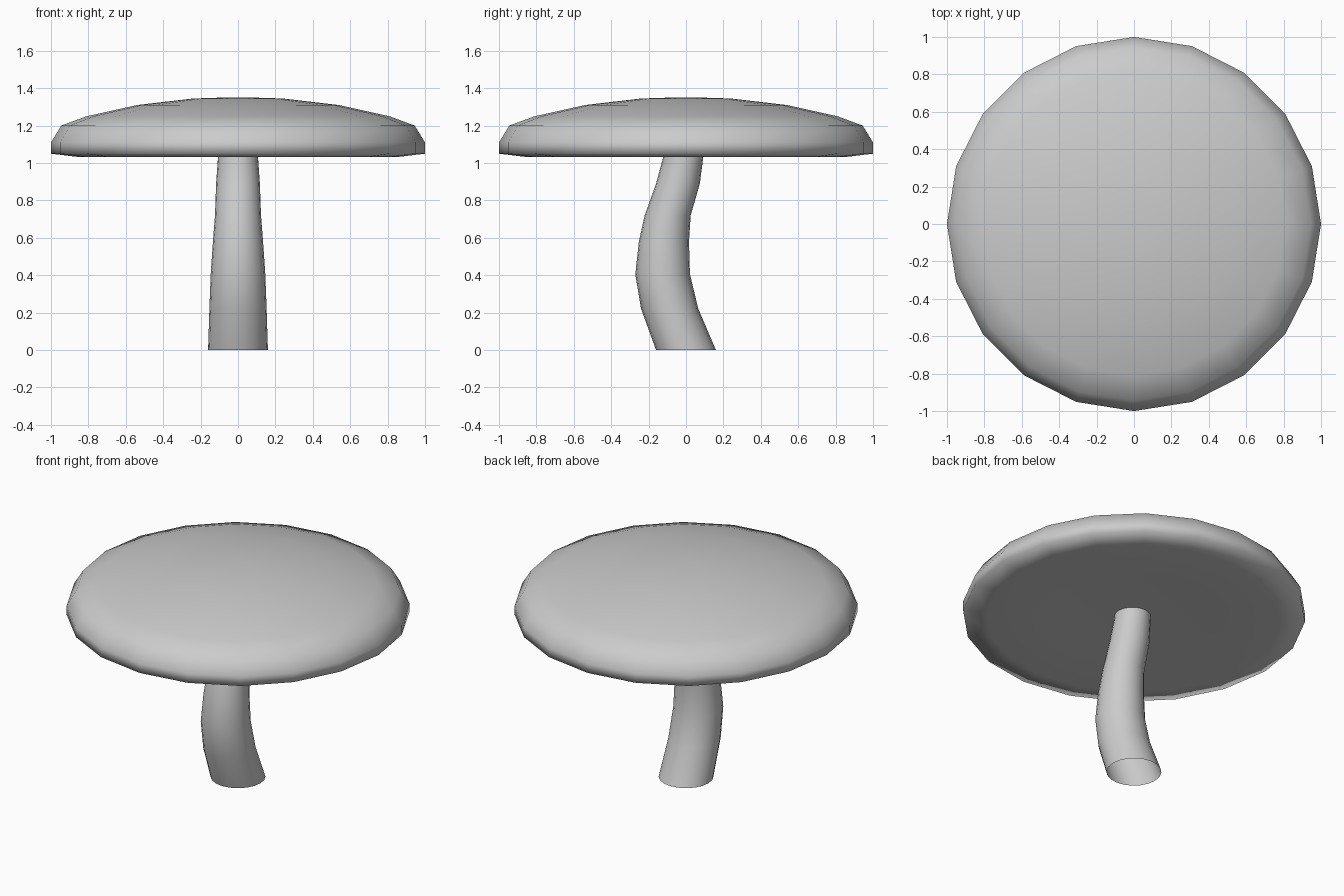
import bpy, bmesh, math

if "Cube" in bpy.data.objects:
    bpy.data.objects.remove(bpy.data.objects["Cube"])

SIDES = 20


def lathe(name, rings, close_ends):
    """Skin horizontal rings given as (radius, y offset, z)."""
    bm = bmesh.new()
    loops = []
    for r, oy, z in rings:
        loops.append([bm.verts.new((r * math.cos(2 * math.pi * i / SIDES),
                                    oy + r * math.sin(2 * math.pi * i / SIDES), z))
                      for i in range(SIDES)])
    for a, b in zip(loops, loops[1:]):
        for i in range(SIDES):
            j = (i + 1) % SIDES
            bm.faces.new((a[i], a[j], b[j], b[i]))
    if close_ends:
        bm.faces.new(loops[0][::-1])
        bm.faces.new(loops[-1])
    for f in bm.faces:
        f.smooth = True
    mesh = bpy.data.meshes.new(name)
    bm.to_mesh(mesh)
    bm.free()
    obj = bpy.data.objects.new(name, mesh)
    bpy.context.collection.objects.link(obj)
    return obj


# Bent, tapering stem, open at the foot, ending inside the cap
lathe("stem", [(0.16, 0, 0), (0.153, -0.087, 0.22), (0.146, -0.125, 0.405),
               (0.134, -0.118, 0.58), (0.123, -0.098, 0.72),
               (0.117, -0.043, 0.89), (0.107, -0.015, 1.03),
               (0.105, -0.01, 1.1)], False)

# Broad domed cap with rounded rim and nearly flat underside
cap_profile = [(0.12, 1.055), (0.5, 1.05), (0.86, 1.033), (1.0, 1.05),
               (1.0, 1.11), (0.945, 1.2), (0.81, 1.25), (0.54, 1.31),
               (0.24, 1.345), (0.08, 1.35)]
lathe("cap", [(r, 0, z) for r, z in cap_profile], True)
